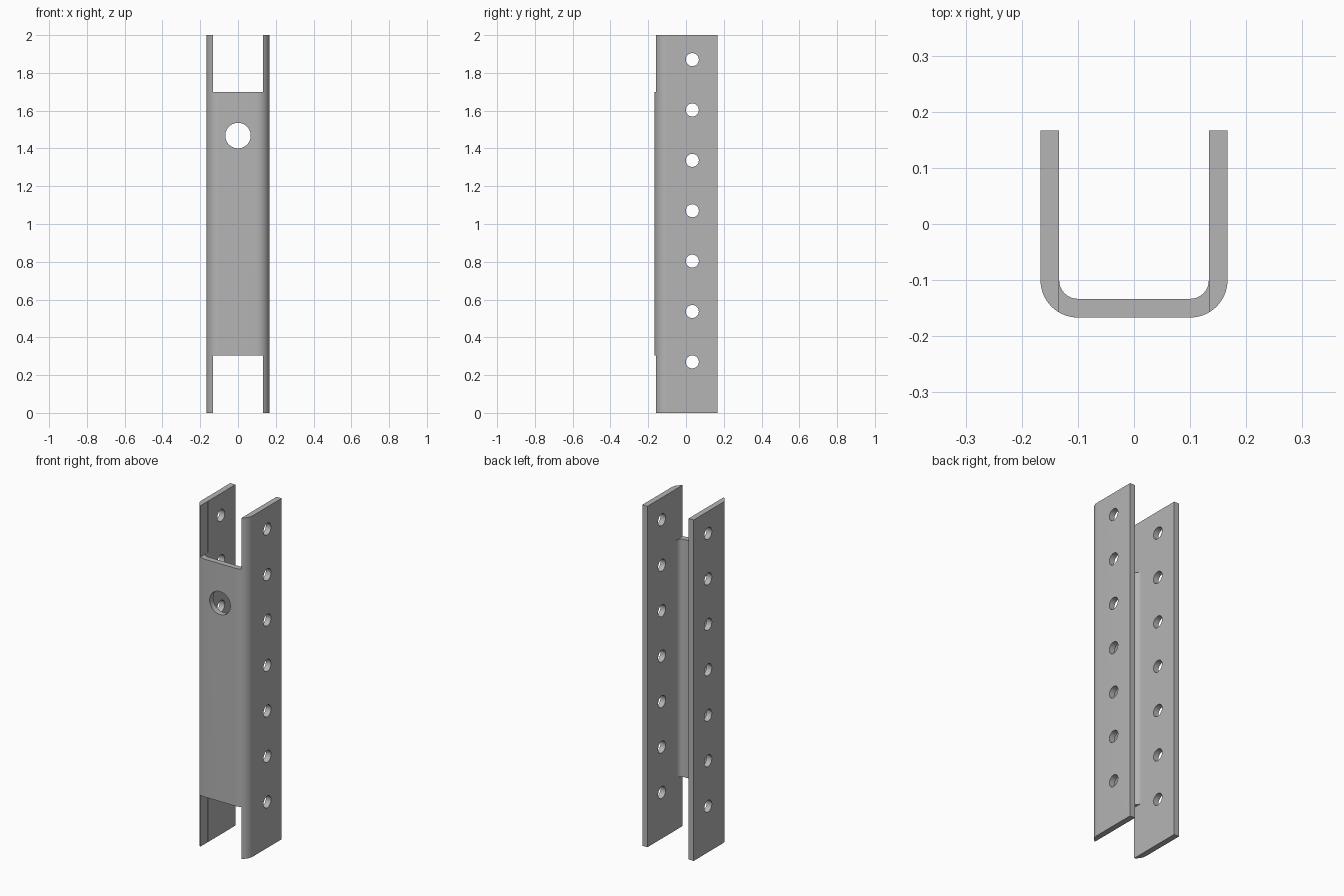
import bpy, bmesh, math
from mathutils import Matrix

if "Cube" in bpy.data.objects:
    bpy.data.objects.remove(bpy.data.objects["Cube"])

HALF, WALL, R_OUT, R_IN = 0.1667, 0.0333, 0.0667, 0.0333
HEIGHT = 2.0
NOTCH_LOW, NOTCH_HIGH = 0.304, 1.699

steel = bpy.data.materials.new("steel_grey")
steel.diffuse_color = (0.46, 0.46, 0.46, 1)
steel.use_nodes = True
steel.node_tree.nodes["Principled BSDF"].inputs["Base Color"].default_value = steel.diffuse_color


def make_object(name, bm):
    bmesh.ops.recalc_face_normals(bm, faces=bm.faces[:])
    mesh = bpy.data.meshes.new(name)
    bm.to_mesh(mesh)
    bm.free()
    obj = bpy.data.objects.new(name, mesh)
    bpy.context.collection.objects.link(obj)
    return obj


def arc(radius, a0, a1, steps=14):
    """Corner arc of the right-hand bend, angles in degrees."""
    c = HALF - R_OUT
    angles = [math.radians(a0 + (a1 - a0) * i / steps) for i in range(steps + 1)]
    return [(c + radius * math.cos(a), -c + radius * math.sin(a)) for a in angles]


def mirrored(points):
    return [(-x, y) for x, y in reversed(points)]


def add_cylinder(bm, radius, depth, place):
    bmesh.ops.create_cone(bm, cap_ends=True, segments=40, radius1=radius,
                          radius2=radius, depth=depth, matrix=place)


# U-shaped channel profile with rounded bends, extruded upward
right = arc(R_OUT, -90, 0) + [(HALF, HALF), (HALF - WALL, HALF)] + arc(R_IN, 0, -90)
bm = bmesh.new()
profile = bm.faces.new([bm.verts.new((x, y, 0)) for x, y in right + mirrored(right)])
top = bmesh.ops.extrude_face_region(bm, geom=[profile], use_keep_orig=True)["geom"]
bmesh.ops.translate(bm, vec=(0, 0, HEIGHT),
                    verts=[v for v in top if isinstance(v, bmesh.types.BMVert)])
channel = make_object("channel", bm)
channel.data.materials.append(steel)

# Notches that remove the web at both ends
bm = bmesh.new()
for z0, z1 in ((-0.2, NOTCH_LOW), (NOTCH_HIGH, HEIGHT + 0.2)):
    place = (Matrix.Translation((0, -0.2, (z0 + z1) / 2))
             @ Matrix.Diagonal((2 * (HALF - WALL) + 0.0002, 0.22, z1 - z0, 1)))
    bmesh.ops.create_cube(bm, size=1, matrix=place)
notches = make_object("notch_cutter", bm)

# Row of bolt holes through both flanges, and one large hole in the web
bm = bmesh.new()
for i in range(7):
    place = (Matrix.Translation((0, 0.0333, 0.27 + i * 0.2667))
             @ Matrix.Rotation(math.pi / 2, 4, 'Y'))
    add_cylinder(bm, 0.0345, 0.6, place)
bolt_holes = make_object("bolt_hole_cutter", bm)

bm = bmesh.new()
add_cylinder(bm, 0.0675, 0.2,
             Matrix.Translation((0, -0.15, 1.468)) @ Matrix.Rotation(math.pi / 2, 4, 'X'))
web_hole = make_object("web_hole_cutter", bm)

for cutter in (notches, bolt_holes, web_hole):
    cutter.hide_render = True
    cutter.hide_set(True)
    mod = channel.modifiers.new(cutter.name, 'BOOLEAN')
    mod.operation = 'DIFFERENCE'
    mod.solver = 'EXACT'
    mod.object = cutter

# Bake the cuts, then smooth the bends and holes only
bpy.context.view_layer.objects.active = channel
channel.select_set(True)
for mod in list(channel.modifiers):
    bpy.ops.object.modifier_apply(modifier=mod.name)
bpy.ops.object.shade_smooth_by_angle(angle=math.radians(30))
for cutter in (notches, bolt_holes, web_hole):
    bpy.data.objects.remove(cutter)
